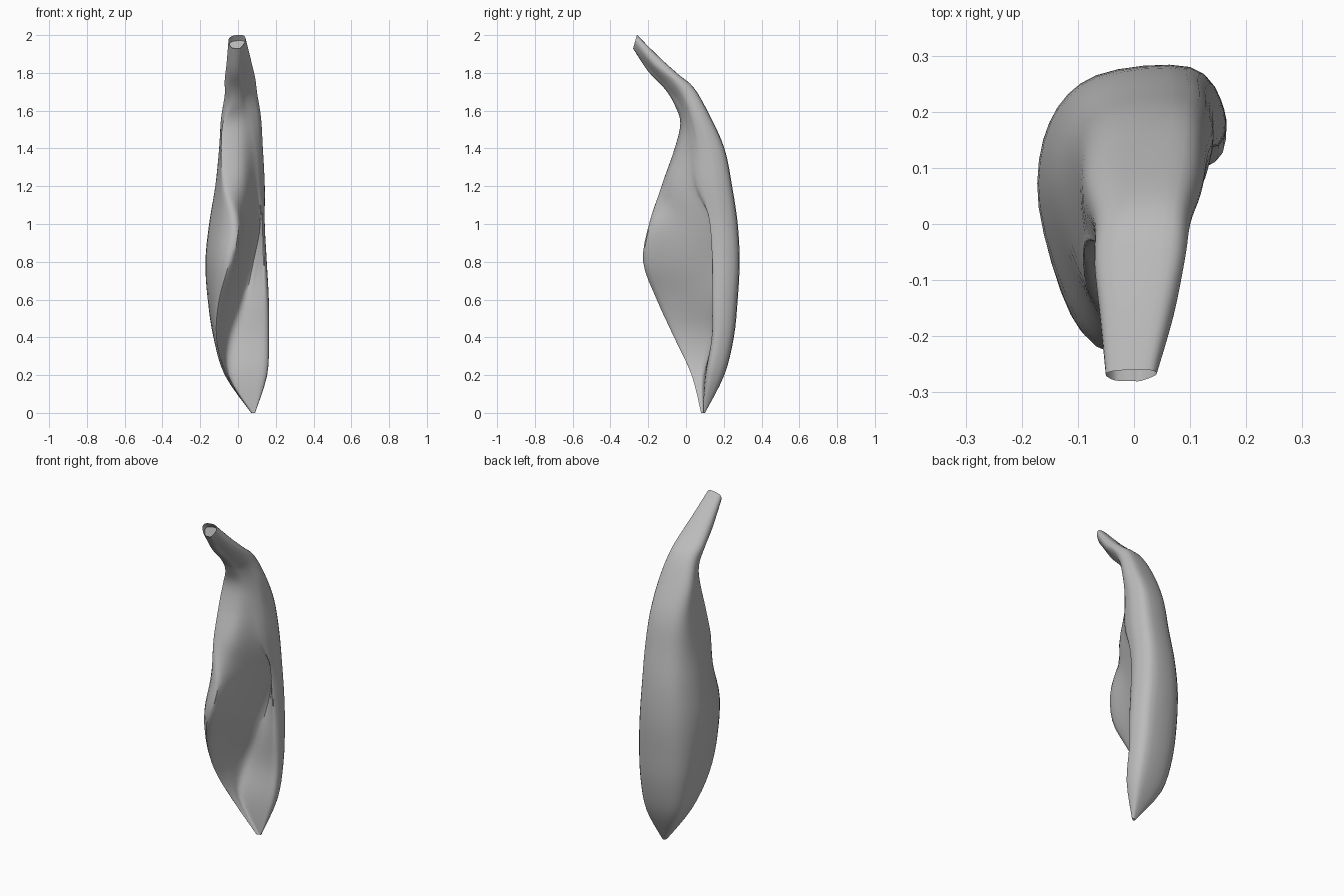
import bpy, bmesh
from mathutils import Vector

if "Cube" in bpy.data.objects:
    bpy.data.objects.remove(bpy.data.objects["Cube"], do_unlink=True)

# One material for the dried husk
husk_grey = bpy.data.materials.new("husk_grey")
husk_grey.use_nodes = True
colour = (0.5, 0.5, 0.5, 1)
husk_grey.diffuse_color = colour
husk_grey.node_tree.nodes["Principled BSDF"].inputs["Base Color"].default_value = colour

# Sections from pointed base to cut stalk, in hundredths:
# height, left, right, front, back, rim x, right edge y, valley x, valley y, tilt
SECTIONS = [
    (0, 7, 9, 8, 10, 7, 9, 8, 9, 0),
    (20, -7, 15, 3, 20, -6, 11, -4, 9, 0),
    (40, -13, 16, -6, 25, -11, 14, -4, 14, 0),
    (60, -16, 16, -15, 27, -9, 14, 2, 15, 0),
    (80, -17, 15, -22, 28, -3, 14, 7, 17, 0),
    (100, -15, 14, -19, 27, 0, 13, 11, 14, 0),
    (120, -12, 14, -13, 24, -6, 10, 9, 3, 0),
    (140, -10, 13, -6, 20, -8, 8, 8, 2, 0),
    (158, -9, 12, -3, 12, -7, 4, 6, 0, 30),
    (172, -7, 10, -6, 4, -3, -1, 4, -4, 90),
    (179, -7, 9, -11, -4, -2, -7, 3, -10, 110),
    (188, -6, 7, -20, -14, -2, -17, 2, -19, 120),
    (200, -5, 4, -28, -26, -2, -27, 1, -28, 350),
]
ROOF_HEIGHT = 1.1  # the hollow is closed above this


def mix(a, b, t):
    return a + (b - a) * t


def section_loop(section):
    """Closed outline: right edge, round the back, curled rim, inner valley."""
    z, left, right, front, back, rim, edge, vx, vy, tilt = [n / 100 for n in section]
    # Full front above the hollow, straight inner wall beside it
    across, inward = (0.6, 0.25) if z > ROOF_HEIGHT else (0.35, 0.45)
    outline = [
        (mix(right, left, 0.03), edge),
        (right, mix(edge, back, 0.5)),
        (mix(left, right, 0.84), back),
        (mix(left, right, 0.32), mix(back, front, 0.03)),
        (mix(left, right, 0.06), mix(front, back, 0.8)),
        (left, mix(front, back, 0.5)),
        (mix(left, rim, 0.45), mix(front, back, 0.1)),
        (rim, front),
        (mix(rim, vx, across), mix(front, vy, inward)),
        (vx, vy),
        (mix(vx, right, 0.5), mix(vy, edge, 0.45)),
    ]
    return [Vector((x, y, z + tilt * (y - back))) for x, y in outline]


def spline(points, steps, closed):
    """Smooth curve through the given points."""
    n = len(points)
    pick = (lambda i: points[i % n]) if closed else (lambda i: points[max(0, min(n - 1, i))])
    result = []
    for i in range(n if closed else n - 1):
        a, b, c, d = (pick(i + k) for k in (-1, 0, 1, 2))
        for s in range(steps):
            t = s / steps
            result.append(0.5 * (2 * b + (c - a) * t
                                 + (2 * a - 5 * b + 4 * c - d) * t ** 2
                                 + (3 * b - a - 3 * c + d) * t ** 3))
    return result if closed else result + [points[-1]]


# Loft the husk: smooth lengthwise first, then around every section
lengthwise = [spline(list(line), 4, False)
              for line in zip(*[section_loop(s) for s in SECTIONS])]
rings = [spline(list(ring), 4, True) for ring in zip(*lengthwise)]

bm = bmesh.new()
loops = [[bm.verts.new(p) for p in ring] for ring in rings]
count = len(loops[0])
for low, high in zip(loops, loops[1:]):
    for i in range(count):
        j = (i + 1) % count
        bm.faces.new((low[i], low[j], high[j], high[i]))
bm.faces.new(loops[0])
stalk_end = bm.faces.new(loops[-1])

# Hollow in the cut end of the stalk
bmesh.ops.inset_region(bm, faces=[stalk_end], thickness=0.01)
bmesh.ops.translate(bm, verts=stalk_end.verts, vec=(0, 0.022, -0.03))
bmesh.ops.recalc_face_normals(bm, faces=bm.faces)

# Stand the base on the ground
lowest = min(v.co.z for v in bm.verts)
bmesh.ops.translate(bm, verts=bm.verts, vec=(0, 0, -lowest))

mesh = bpy.data.meshes.new("curled_husk")
bm.to_mesh(mesh)
bm.free()
mesh.materials.append(husk_grey)
husk = bpy.data.objects.new("curled_husk", mesh)
bpy.context.collection.objects.link(husk)
bpy.context.view_layer.objects.active = husk
husk.select_set(True)
bpy.ops.object.shade_smooth_by_angle(angle=0.8)
